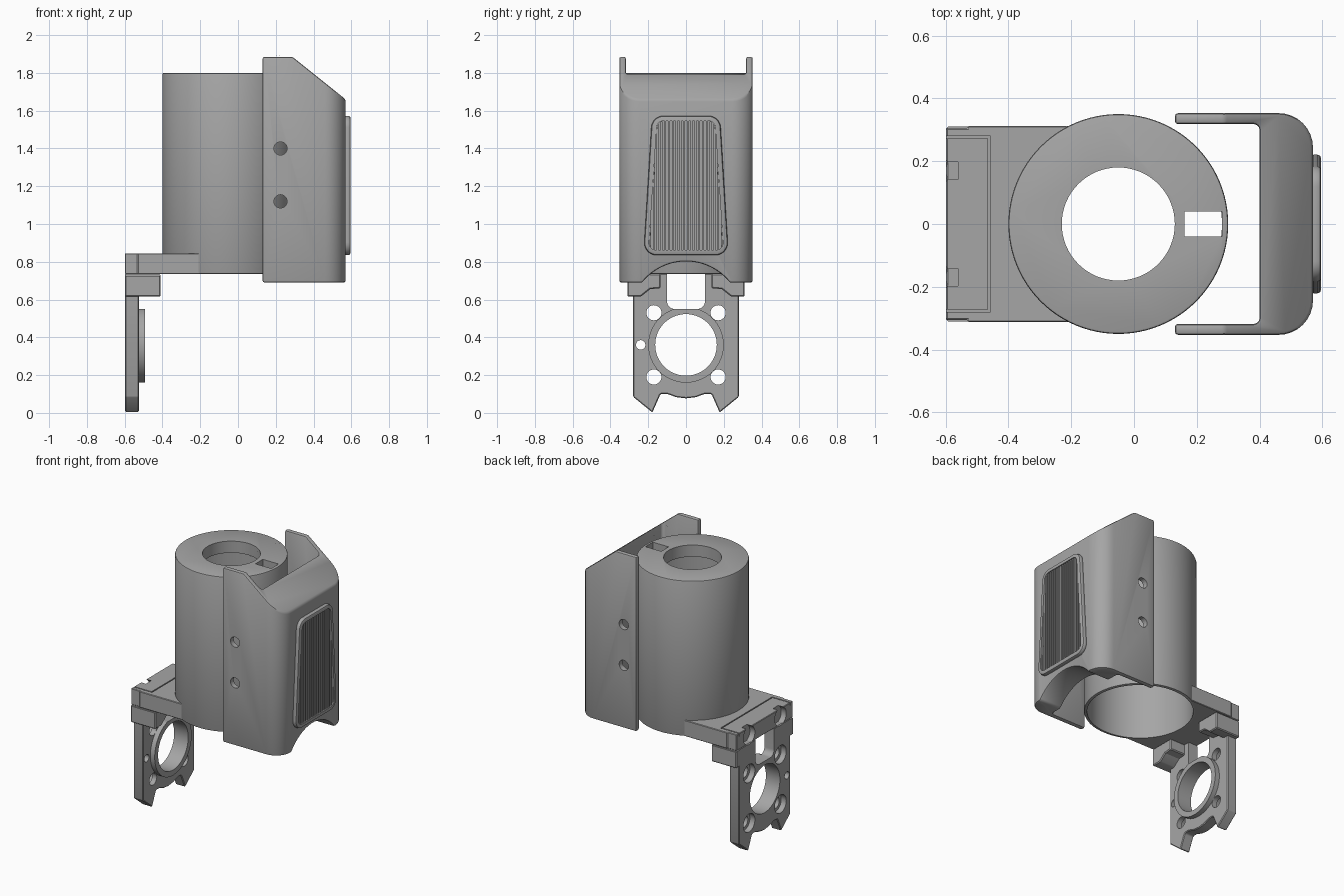
import bpy, math
from mathutils import Vector

old = bpy.data.objects.get("Cube")
if old:
    bpy.data.objects.remove(old, do_unlink=True)

grey = bpy.data.materials.new("plain grey")
grey.use_nodes = True
COLOR = (0.38, 0.38, 0.38, 1)
grey.diffuse_color = COLOR
grey.node_tree.nodes["Principled BSDF"].inputs["Base Color"].default_value = COLOR


def rounded(points, steps=8):
    """Outline whose points may carry a third value: the corner radius."""
    out = []
    for i, p in enumerate(points):
        c = Vector(p[:2])
        if len(p) < 3:
            out.append(c)
            continue
        a = (Vector(points[i - 1][:2]) - c).normalized()
        b = (Vector(points[(i + 1) % len(points)][:2]) - c).normalized()
        half = a.angle(b) / 2
        centre = c + (a + b).normalized() * p[2] / math.sin(half)
        start = c + a * p[2] / math.tan(half) - centre
        end = c + b * p[2] / math.tan(half) - centre
        sweep = start.angle_signed(end)
        for k in range(steps + 1):
            t = -sweep * k / steps
            out.append(centre + Vector((start.x * math.cos(t) - start.y * math.sin(t),
                                        start.x * math.sin(t) + start.y * math.cos(t))))
    return out


def prism(name, outline, axis, lo, hi):
    """Extrude an outline along x (outline y,z), y (x,z) or z (x,y)."""
    place = {"x": lambda p, h: (h, p[0], p[1]),
             "y": lambda p, h: (p[0], h, p[1]),
             "z": lambda p, h: (p[0], p[1], h)}[axis]
    pts = rounded(outline)
    n = len(pts)
    verts = [place(p, h) for h in (lo, hi) for p in pts]
    faces = [list(range(n))[::-1], list(range(n, 2 * n))]
    faces += [(i, (i + 1) % n, n + (i + 1) % n, n + i) for i in range(n)]
    mesh = bpy.data.meshes.new(name)
    mesh.from_pydata(verts, [], faces)
    mesh.materials.append(grey)
    ob = bpy.data.objects.new(name, mesh)
    bpy.context.collection.objects.link(ob)
    bpy.ops.object.select_all(action="DESELECT")
    ob.select_set(True)
    bpy.context.view_layer.objects.active = ob
    bpy.ops.object.mode_set(mode="EDIT")
    bpy.ops.mesh.select_all(action="SELECT")
    bpy.ops.mesh.normals_make_consistent(inside=False)
    bpy.ops.object.mode_set(mode="OBJECT")
    return ob


def box(name, x, y, z):
    return prism(name, [(x[0], y[0]), (x[1], y[0]), (x[1], y[1]), (x[0], y[1])], "z", *z)


def disc(name, a, b, r, axis, lo, hi, n=64):
    ring = [(a + r * math.cos(math.tau * i / n), b + r * math.sin(math.tau * i / n)) for i in range(n)]
    return prism(name, ring, axis, lo, hi)


def apply(ob, mod):
    bpy.context.view_layer.objects.active = ob
    bpy.ops.object.modifier_apply(modifier=mod.name)


def combine(ob, others, operation="DIFFERENCE"):
    for other in others:
        mod = ob.modifiers.new("bool", "BOOLEAN")
        mod.operation, mod.object, mod.solver = operation, other, "EXACT"
        apply(ob, mod)
        bpy.data.objects.remove(other, do_unlink=True)


def bevel(ob, width, segments=2):
    mod = ob.modifiers.new("bevel", "BEVEL")
    mod.width, mod.segments, mod.limit_method = width, segments, "ANGLE"
    mod.angle_limit = math.radians(35)
    apply(ob, mod)


def smooth(ob):
    bpy.ops.object.select_all(action="DESELECT")
    ob.select_set(True)
    bpy.context.view_layer.objects.active = ob
    bpy.ops.object.shade_smooth_by_angle(angle=math.radians(30))


CX = -0.05  # axis of the cup

# Hollow cup, open below, with a holed lid and a slot between the lugs
cup = disc("cup", CX, 0, 0.35, "z", 0.735, 1.8, 96)
bevel(cup, 0.008)
combine(cup, [disc("bore", CX, 0, 0.33, "z", 0.6, 1.72, 96),
              disc("lid_hole", CX, 0, 0.18, "z", 1.6, 1.9),
              box("lid_slot", (0.16, 0.28), (-0.04, 0.04), (1.6, 1.9))])
smooth(cup)

# Pair of hinge lugs
for side, lo in (("right", -0.12), ("left", 0.04)):
    lug = disc("hinge_lug_" + side, 0.262, 1.904, 0.096, "y", lo, lo + 0.08, 48)
    stem = [(0.17, 1.73), (0.3, 1.73), (0.34, 1.79), (0.34, 1.85), (0.262, 1.9), (0.168, 1.89)]
    combine(lug, [prism("stem", stem, "y", lo, lo + 0.08)], "UNION")
    bevel(lug, 0.01)
    combine(lug, [disc("pin_hole", 0.262, 1.915, 0.034, "y", lo - 0.1, lo + 0.2, 32)])
    smooth(lug)

# Cover: thick outer wall with two side flaps, sloped top and arched bottom
W, T = 0.353, 0.318
cover = prism("cover", [(0.13, -W), (0.57, -W, 0.11), (0.57, W, 0.11), (0.13, W),
                        (0.13, T), (0.4, T, 0.02), (0.4, -T, 0.02), (0.13, -T)], "z", 0.69, 1.885)
combine(cover, [prism("slope", [(0.288, 1.885), (0.732, 1.53), (0.732, 2.1), (0.288, 2.1)], "y", -1, 1),
                disc("arch", 0, 0.505, 0.297, "x", 0.35, 0.7, 96)])
bevel(cover, 0.012)
combine(cover, [disc("screw_hole", 0.225, z, 0.035, "y", -1, 1, 32) for z in (1.12, 1.4)])
smooth(cover)

# Grip pad: rounded frame with vertical ribs inside


def pad_outline(d):
    bottom, top, r = 0.225 - d, 0.18 - d, 0.065 - d
    return [(-bottom, 0.835 + d, r), (bottom, 0.835 + d, r), (top, 1.573 - d, r), (-top, 1.573 - d, r)]


frame = prism("grip_frame", pad_outline(0), "x", 0.56, 0.596)
bevel(frame, 0.012)
combine(frame, [prism("recess", pad_outline(0.027), "x", 0.577, 0.7)])
smooth(frame)
ribs = prism("grip_ribs", pad_outline(0.028), "x", 0.572, 0.59)
combine(ribs, [box("groove", (0.58, 0.7), (i * 0.02 - 0.005, i * 0.02 + 0.005), (0.7, 1.7))
               for i in range(-10, 11)])

# Shelf wrapped around the foot of the cup
shelf = box("shelf", (-0.53, -0.2), (-0.312, 0.312), (0.735, 0.845))
combine(shelf, [box("shelf_end", (-0.598, -0.5), (-0.305, 0.305), (0.735, 0.845))], "UNION")
bevel(shelf, 0.005, 1)
combine(shelf, [disc("cup_room", CX, 0, 0.34, "z", 0.6, 1, 96),
                box("back_seam", (-0.465, -0.457), (-0.28, 0.28), (0.825, 0.9)),
                box("seam_right", (-0.7, -0.457), (-0.28, -0.272), (0.825, 0.9)),
                box("seam_left", (-0.7, -0.457), (0.272, 0.28), (0.825, 0.9))])
SOCKETS = [(y, z) for y in (-0.17, 0.17) for z in (0.19, 0.53, 0.79)]
combine(shelf, [disc("socket", y, z, 0.062, "x", -0.7, -0.56, 32) for y, z in SOCKETS if z > 0.7])
smooth(shelf)

# Clamp blocks under the shelf
for name, s in (("right", -1), ("left", 1)):
    block = prism("clamp_block_" + name,
                  [(s * y, z) for y, z in ((0.31, 0.615), (0.24, 0.615), (0.19, 0.655), (0.135, 0.66),
                                           (0.135, 0.735), (0.31, 0.735))], "x", -0.598, -0.41)
    bevel(block, 0.006, 1)
    combine(block, [box("seam", (-0.7, -0.3), sorted((s * 0.3, s * 0.4)), (0.726, 0.8))])
    smooth(block)

# Mounting plate with forked foot
half = [(0.28, 0.737), (0.28, 0.085), (0.178, 0.002), (0.135, 0.1, 0.015), (0.1, 0.1), (0.05, 0.083)]
plate = prism("mount_plate", half + [(0, 0.077)] + [(-p[0],) + p[1:] for p in half[::-1]],
              "x", -0.598, -0.525)
bevel(plate, 0.005, 1)
combine(plate, [disc("collar", 0, 0.36, 0.2, "x", -0.56, -0.492)], "UNION")
window = [(-0.1, 0.55, 0.04), (0.1, 0.55, 0.04), (0.1, 0.76), (-0.1, 0.76)]
combine(plate, [disc("centre_hole", 0, 0.36, 0.163, "x", -1, 0),
                prism("window", window, "x", -0.7, -0.4),
                disc("small_hole", -0.24, 0.36, 0.025, "x", -1, 0, 24)])
combine(plate, [disc("screw_hole", y, z, 0.04, "x", -1, 0, 32) for y, z in SOCKETS if z < 0.7])
combine(plate, [disc("socket", y, z, 0.062, "x", -0.7, -0.56, 32) for y, z in SOCKETS])
smooth(plate)
